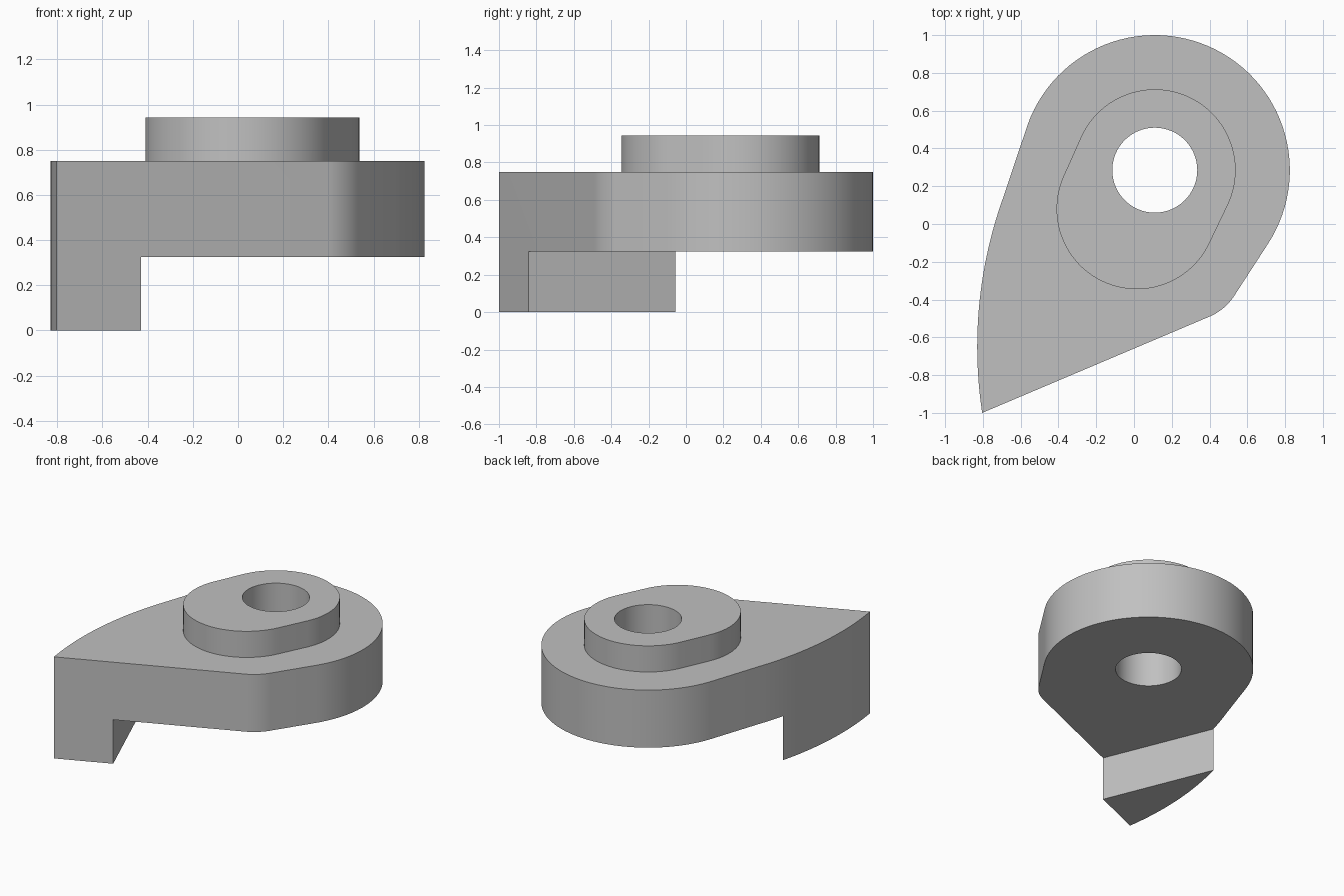
import bpy
import bmesh
from math import cos, sin, radians
from mathutils import Vector

old = bpy.data.objects.get("Cube")
if old:
    bpy.data.objects.remove(old, do_unlink=True)

grey = bpy.data.materials.new("plain grey")
grey.use_nodes = True
COLOUR = (0.53, 0.53, 0.53, 1)
grey.diffuse_color = COLOUR
grey.node_tree.nodes["Principled BSDF"].inputs["Base Color"].default_value = COLOUR


def arc(cx, cy, r, start, end, steps):
    """Points along an arc, angles in degrees."""
    angles = [radians(start + (end - start) * i / steps) for i in range(steps + 1)]
    return [(cx + r * cos(a), cy + r * sin(a)) for a in angles]


def prism(name, outline, z0, z1):
    """Extrude a counter-clockwise outline from z0 to z1."""
    bm = bmesh.new()
    base = bm.faces.new([bm.verts.new((x, y, z0)) for x, y in outline])
    top = bmesh.ops.extrude_face_region(bm, geom=[base], use_keep_orig=True)
    verts = [g for g in top["geom"] if isinstance(g, bmesh.types.BMVert)]
    bmesh.ops.translate(bm, verts=verts, vec=(0, 0, z1 - z0))
    bmesh.ops.recalc_face_normals(bm, faces=bm.faces)
    mesh = bpy.data.meshes.new(name)
    bm.to_mesh(mesh)
    bm.free()
    mesh.materials.append(grey)
    obj = bpy.data.objects.new(name, mesh)
    bpy.context.collection.objects.link(obj)
    return obj


HEAD = (0.11, 0.285)
BODY_BOTTOM, BODY_TOP, BOSS_TOP = 0.325, 0.75, 0.943

# Teardrop body: pointed toe, rounded corner, round head, bowed flank
outline = [(-0.804, -1.0)]
outline += arc(0.287, -0.223, 0.29, -67, -33, 10)
outline += arc(*HEAD, 0.715, -33, 160, 56)
outline += arc(1.51, -0.65, 2.34, 160, 188.2, 24)
body = prism("clamp_body", outline, 0, BODY_TOP)

# Space under the body, leaving the toe as a foot
corner = Vector((-0.43, -0.843))
along = Vector((-0.379, 0.925))
across = Vector((0.925, 0.379))
undercut = prism("undercut_cutter",
                 [corner - along, corner - along + across * 3,
                  corner + along * 3 + across * 3, corner + along * 3],
                 -0.5, BODY_BOTTOM)

# Raised oblong boss, sunk slightly so it fuses with the body
boss = prism("raised_boss",
             arc(*HEAD, 0.428, -25, 155, 48) + arc(0.015, 0.08, 0.425, 155, 335, 48),
             BODY_TOP - 0.1, BOSS_TOP)

# Through hole
bore = prism("bore_cutter", arc(*HEAD, 0.225, 0, 354.375, 63), -0.2, BOSS_TOP + 0.3)

# Fuse and cut into one clean solid
for tool, operation in ((undercut, 'DIFFERENCE'), (boss, 'UNION'), (bore, 'DIFFERENCE')):
    tool.hide_render = True
    mod = body.modifiers.new(tool.name, 'BOOLEAN')
    mod.operation = operation
    mod.solver = 'EXACT'
    mod.object = tool

bpy.context.view_layer.update()
solid = bpy.data.meshes.new_from_object(
    body.evaluated_get(bpy.context.evaluated_depsgraph_get()))
body.modifiers.clear()
body.data = solid
for tool in (undercut, boss, bore):
    bpy.data.objects.remove(tool, do_unlink=True)

# Smooth walls with crisp edges
bpy.ops.object.select_all(action='DESELECT')
body.select_set(True)
bpy.context.view_layer.objects.active = body
bpy.ops.object.shade_smooth_by_angle(angle=radians(25))
